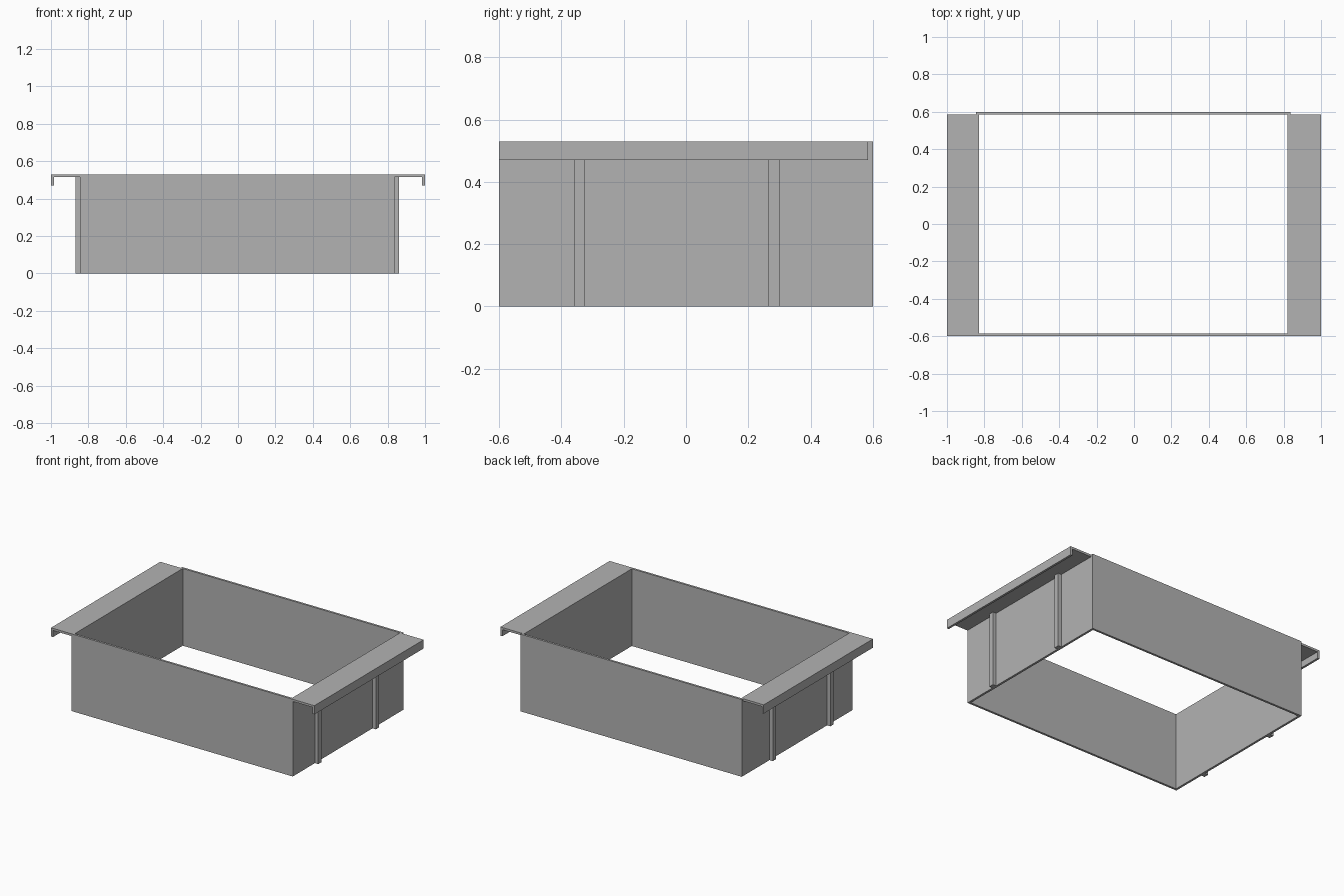
import bpy
import bmesh
from mathutils import Vector

if "Cube" in bpy.data.objects:
    bpy.data.objects.remove(bpy.data.objects["Cube"], do_unlink=True)

# One plain grey for the whole frame
grey = bpy.data.materials.new("plain_grey")
grey.use_nodes = True
colour = (0.45, 0.45, 0.45, 1)
grey.diffuse_color = colour
grey.node_tree.nodes["Principled BSDF"].inputs["Base Color"].default_value = colour


def box(name, x, y, z):
    """Flat-sided box spanning the given (low, high) ranges."""
    low, high = (Vector(c) for c in zip(x, y, z))
    bm = bmesh.new()
    bmesh.ops.create_cube(bm, size=1)
    for v in bm.verts:
        v.co = (low + high) / 2 + v.co * (high - low)
    mesh = bpy.data.meshes.new(name)
    bm.to_mesh(mesh)
    bm.free()
    mesh.materials.append(grey)
    ob = bpy.data.objects.new(name, mesh)
    bpy.context.collection.objects.link(ob)
    return ob


def span(side, a, b, shift=0.0):
    """Range from a to b on the chosen side of the middle."""
    return sorted((side * a + shift, side * b + shift))


HEIGHT, THICK = 0.53, 0.015
FRONT, BACK = -0.6, 0.6
OUTER, INNER = 0.84, 0.825
SHIFT = -0.004
UNDER = HEIGHT - THICK
length = (FRONT, BACK - THICK)

# Long walls
box("front_wall", span(1, -INNER, INNER, SHIFT), (FRONT, FRONT + THICK), (0, HEIGHT))
box("back_wall", span(1, -OUTER, OUTER, SHIFT), (BACK - THICK, BACK), (0, HEIGHT))

for side, label in ((1, "left"), (-1, "right")):
    # End wall, with a flange on top and a lip hanging from its outer edge
    box(label + "_wall", span(side, INNER, OUTER, SHIFT), length, (0, UNDER))
    flange_x = sorted((side * INNER + SHIFT, side))
    box(label + "_flange", flange_x, length, (UNDER, HEIGHT))
    box(label + "_lip", span(side, 1 - THICK, 1), length, (0.47, UNDER))
    # Upright ribs on the end wall
    for place, y in (("front", -0.36), ("back", 0.265)):
        box(f"{label}_{place}_rib", span(side, OUTER, 0.865, SHIFT),
            (y, y + 0.035), (0, UNDER))
